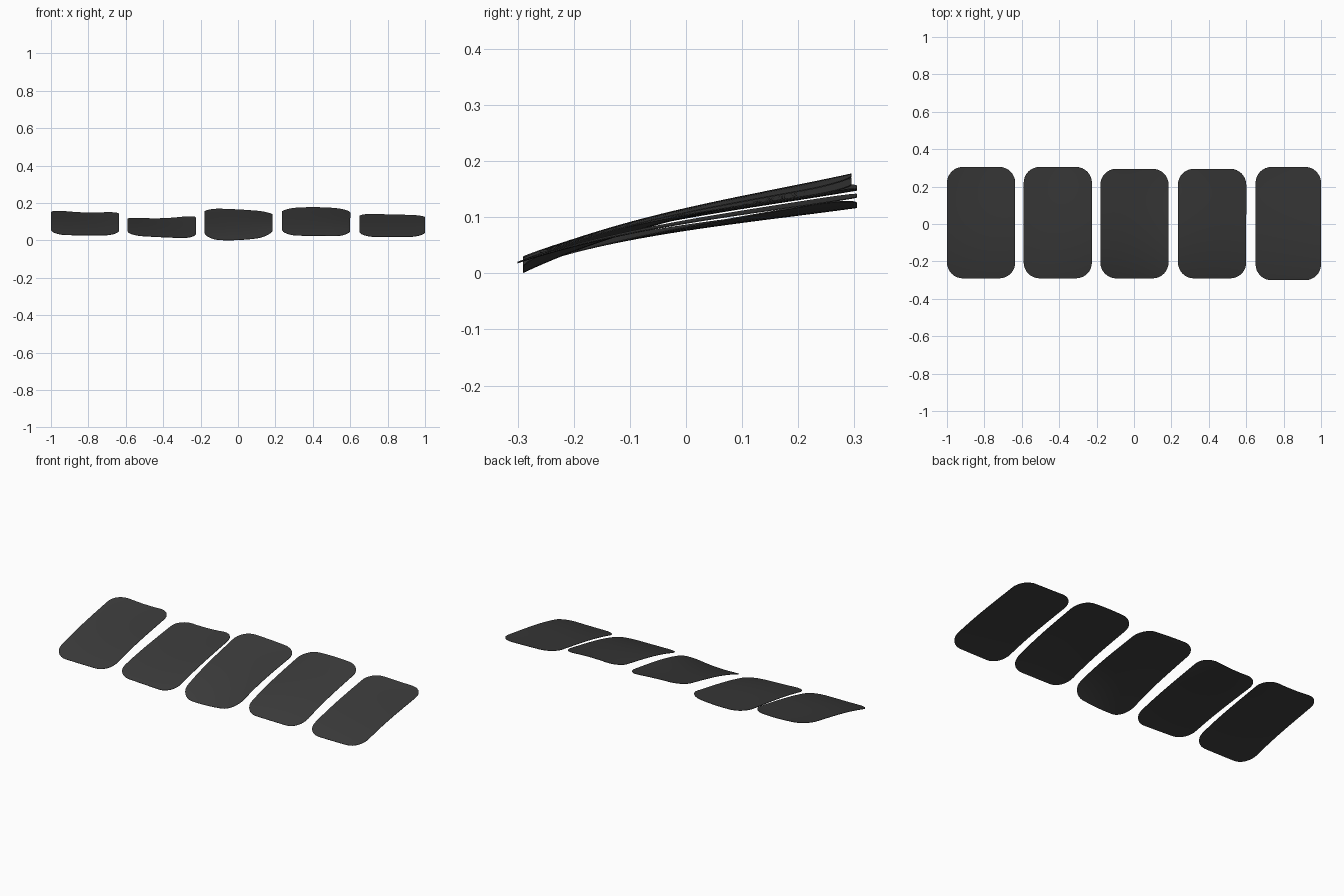
import bpy, bmesh, math

cube = bpy.data.objects.get("Cube")
if cube:
    bpy.data.objects.remove(cube, do_unlink=True)

charcoal = bpy.data.materials.new("charcoal")
charcoal.use_nodes = True
COLOUR = (0.043, 0.043, 0.043, 1)
charcoal.diffuse_color = COLOUR
bsdf = charcoal.node_tree.nodes["Principled BSDF"]
bsdf.inputs["Base Color"].default_value = COLOUR
bsdf.inputs["Roughness"].default_value = 0.8

RADIUS, COLUMNS, CORNER, MIDDLE = 0.085, 16, 8, 18


def across(heights, u):
    """Smooth curve through left, middle and right heights, u from -1 to 1."""
    a, b, c = heights
    return b + (c - a) / 2 * u + ((a + c) / 2 - b) * u * u


def outline_rows(half_w, half_l):
    """Rows from front to back as (y, half width), rounded at the corners."""
    rows = []
    for i in range(CORNER + 1):
        t = math.pi / 2 * i / CORNER
        rows.append((-(half_l - RADIUS + RADIUS * math.cos(t)),
                     half_w - RADIUS + RADIUS * math.sin(t)))
    straight = half_l - RADIUS
    middle = [(-straight + 2 * straight * i / MIDDLE, half_w) for i in range(1, MIDDLE)]
    return rows + middle + [(-y, w) for y, w in reversed(rows)]


def make_panel(name, x0, x1, y0, y1, front, back, bulge):
    half_w, half_l = (x1 - x0) / 2, (y1 - y0) / 2
    bm = bmesh.new()
    grid = []
    for y, width in outline_rows(half_w, half_l):
        v = y / half_l
        row = []
        for i in range(COLUMNS + 1):
            x = width * (2 * i / COLUMNS - 1)
            u = x / half_w
            f, b = across(front, u), across(back, u)
            z = f + (b - f) * (v + 1) / 2 + bulge * (1 - v * v) * (1 - 0.6 * v)
            row.append(bm.verts.new(((x0 + x1) / 2 + x, (y0 + y1) / 2 + y, z)))
        grid.append(row)
    for low, high in zip(grid, grid[1:]):
        for i in range(COLUMNS):
            bm.faces.new((low[i], low[i + 1], high[i + 1], high[i]))
    mesh = bpy.data.meshes.new(name)
    bm.to_mesh(mesh)
    bm.free()
    mesh.materials.append(charcoal)
    panel = bpy.data.objects.new(name, mesh)
    bpy.context.collection.objects.link(panel)
    # Thin sheet thickness
    sheet = panel.modifiers.new("thickness", "SOLIDIFY")
    sheet.thickness, sheet.offset = 0.002, 1
    bpy.ops.object.select_all(action="DESELECT")
    panel.select_set(True)
    bpy.context.view_layer.objects.active = panel
    bpy.ops.object.modifier_apply(modifier=sheet.name)
    bpy.ops.object.shade_smooth_by_angle(angle=math.radians(40))


# Row of five gently warped panels
make_panel("panel_far_right", -1.0, -0.635, -0.29, 0.305,
           (0.03, 0.027, 0.027), (0.165, 0.148, 0.155), 0.012)
make_panel("panel_right", -0.59, -0.225, -0.29, 0.305,
           (0.027, 0.017, 0.01), (0.125, 0.117, 0.136), 0.010)
make_panel("panel_middle", -0.18, 0.185, -0.29, 0.295,
           (0.008, 0.002, 0.025), (0.169, 0.164, 0.149), 0.017)
make_panel("panel_left", 0.235, 0.6, -0.29, 0.295,
           (0.027, 0.024, 0.022), (0.167, 0.176, 0.163), 0.015)
make_panel("panel_far_left", 0.65, 1.0, -0.30, 0.305,
           (0.02, 0.018, 0.02), (0.143, 0.137, 0.134), 0.012)
